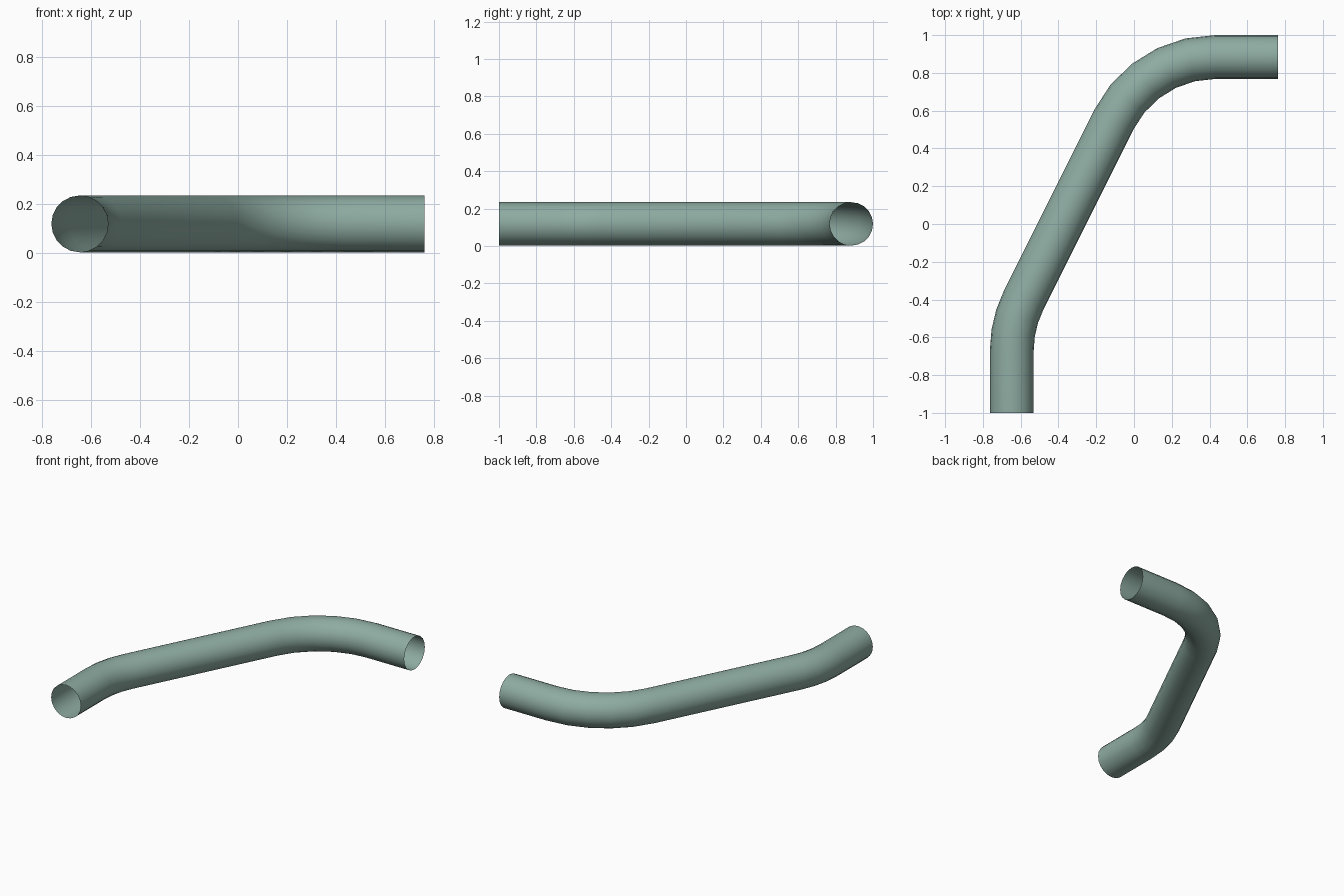
import bpy, bmesh
from math import sin, cos, pi, atan2
from mathutils import Vector

cube = bpy.data.objects.get("Cube")
if cube:
    bpy.data.objects.remove(cube, do_unlink=True)

RADIUS = 0.116      # pipe radius
BEND = 0.6          # centreline bend radius
SIDES = 20
HEIGHT = 0.118      # centreline height
LEAN = atan2(1, 2)  # heading of the middle run, measured from +y towards +x

# Pipe colour
mat = bpy.data.materials.new("grey_green")
mat.use_nodes = True
colour = (0.27, 0.41, 0.36, 1)
mat.diffuse_color = colour
mat.node_tree.nodes["Principled BSDF"].inputs["Base Color"].default_value = colour


def bend(centre, start, end, steps):
    """Right-hand bend: list of (centreline point, heading)."""
    result = []
    for i in range(steps + 1):
        a = start + (end - start) * i / steps
        offset = Vector((-cos(a), sin(a), 0)) * BEND
        result.append((centre + offset, a))
    return result


# Centreline: straight, slight bend, straight, wide bend, straight
path = [(Vector((-0.647, -1, HEIGHT)), 0)]
path += bend(Vector((-0.647 + BEND, -0.67, HEIGHT)), 0, LEAN, 3)
path += bend(Vector((0.43, 0.884 - BEND, HEIGHT)), LEAN, pi / 2, 5)
path.append((Vector((0.763, 0.884, HEIGHT)), pi / 2))

# Sweep an open circular section along the centreline
bm = bmesh.new()
rings = []
for point, heading in path:
    across = Vector((cos(heading), -sin(heading), 0))
    ring = []
    for i in range(SIDES):
        t = 2 * pi * i / SIDES
        ring.append(bm.verts.new(point + RADIUS * (across * cos(t) + Vector((0, 0, sin(t))))))
    rings.append(ring)
for a, b in zip(rings, rings[1:]):
    for i in range(SIDES):
        j = (i + 1) % SIDES
        bm.faces.new((a[i], a[j], b[j], b[i]))
bmesh.ops.recalc_face_normals(bm, faces=bm.faces)

mesh = bpy.data.meshes.new("bent_pipe")
bm.to_mesh(mesh)
bm.free()
mesh.materials.append(mat)
pipe = bpy.data.objects.new("bent_pipe", mesh)
bpy.context.collection.objects.link(pipe)

# Smooth shading
bpy.context.view_layer.objects.active = pipe
pipe.select_set(True)
bpy.ops.object.shade_smooth_by_angle()
